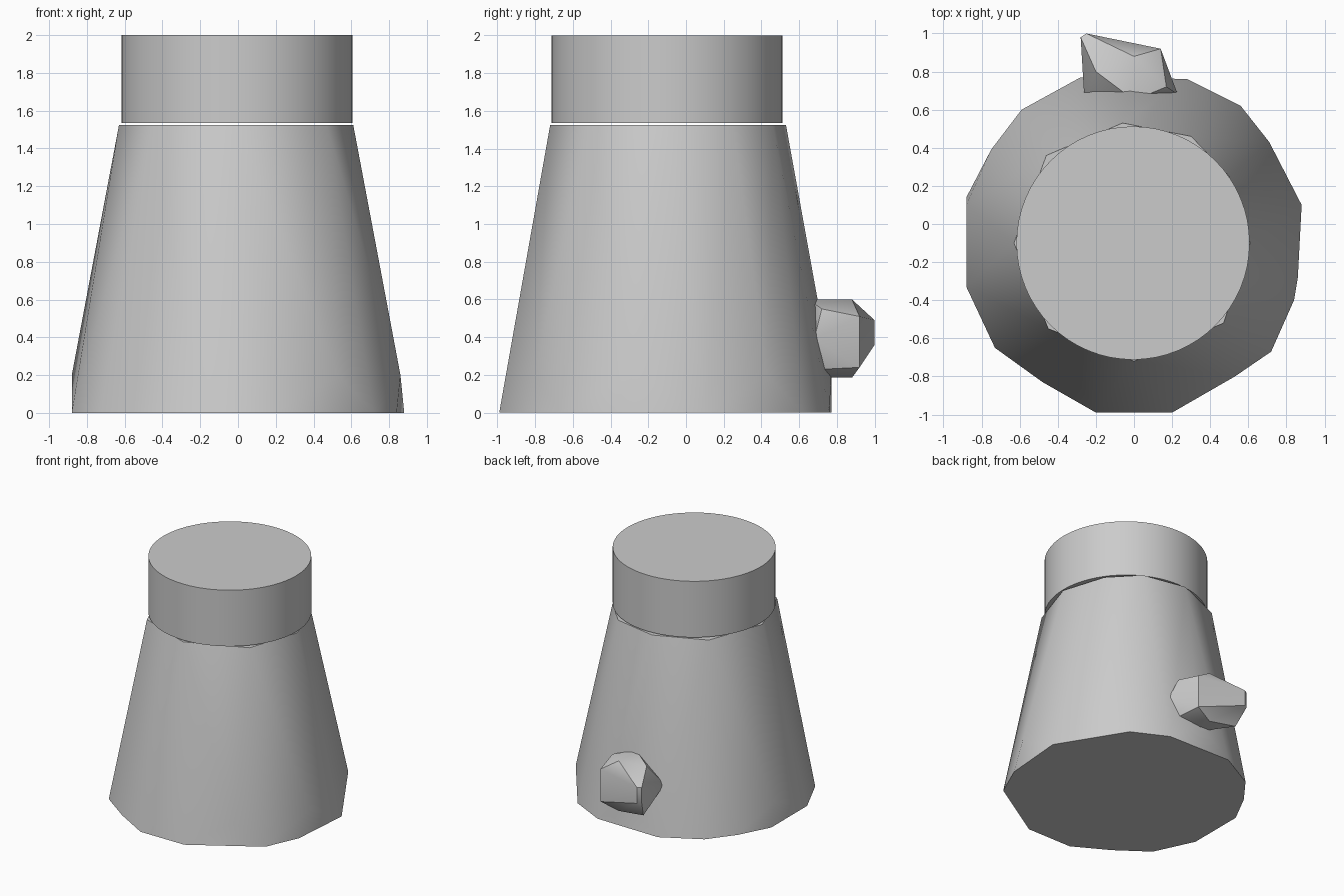
import bpy
import bmesh
import math
from mathutils import Matrix

default_cube = bpy.data.objects.get("Cube")
if default_cube:
    bpy.data.objects.remove(default_cube, do_unlink=True)

# One plain grey for every part
grey = bpy.data.materials.new("plain_grey")
grey.use_nodes = True
grey_colour = (0.6, 0.6, 0.6, 1)
grey.diffuse_color = grey_colour
grey.node_tree.nodes["Principled BSDF"].inputs["Base Color"].default_value = grey_colour


def finish(bm, name, angle):
    """Turn a bmesh into a named, shaded object."""
    bmesh.ops.recalc_face_normals(bm, faces=bm.faces)
    mesh = bpy.data.meshes.new(name)
    bm.to_mesh(mesh)
    bm.free()
    mesh.materials.append(grey)
    part = bpy.data.objects.new(name, mesh)
    bpy.context.collection.objects.link(part)
    bpy.ops.object.select_all(action="DESELECT")
    part.select_set(True)
    bpy.context.view_layer.objects.active = part
    bpy.ops.object.shade_smooth_by_angle(angle=math.radians(angle))
    return part


def carved_block(name, points, angle):
    """Faceted solid wrapped tightly around a few corner points."""
    bm = bmesh.new()
    corners = [bm.verts.new(point) for point in points]
    result = bmesh.ops.convex_hull(bm, input=corners)
    unused = set(result["geom_interior"]) | set(result["geom_unused"])
    loose = [item for item in unused if isinstance(item, bmesh.types.BMVert)]
    bmesh.ops.delete(bm, geom=loose, context="VERTS")
    bmesh.ops.dissolve_limit(bm, angle_limit=math.radians(1),
                             verts=bm.verts, edges=bm.edges)
    return finish(bm, name, angle)


def at_height(outline, z):
    return [(x, y, z) for x, y in outline]


# Tapered body: irregular foot, chipped lower corners, narrow shoulder
foot = [(-.73, -.65), (-.48, -.83), (-.2, -.99), (.2, -.99), (.72, -.67),
        (.84, -.4), (.88, .1), (.56, .62), (.28, .76), (-.28, .77),
        (-.59, .6), (-.75, .39), (-.88, .14), (-.88, -.33)]
chipped_corners = [(.53, -.8), (.86, -.28), (.71, .43), (-.88, .1), (0, .77)]
shoulder = [(0, -.72), (.47, -.52), (.61, -.1), (.5, .25), (.3, .46),
            (-.06, .53), (-.46, .36), (-.63, -.1), (-.45, -.55)]
body_points = at_height(foot, 0) + at_height(chipped_corners, .2)
body_points += at_height(shoulder, 1.525)
carved_block("tapered_body", body_points, 30)

# Round lid floating just above the shoulder
lid_bottom, lid_top = 1.535, 2
bm = bmesh.new()
bmesh.ops.create_cone(
    bm, cap_ends=True, segments=64, radius1=.612, radius2=.612,
    depth=lid_top - lid_bottom,
    matrix=Matrix.Translation((-.005, -.1, (lid_bottom + lid_top) / 2)))
finish(bm, "round_lid", 40)

# Crooked knob on the back, sunk into the body
knob_middle = [(-.26, .65), (.23, .68)]
knob_ridge = [(0, .65), (0, .88)]
knob_tip = [(-.28, .98), (-.25, 1)]
knob_side = [(.14, .92)]
knob_points = at_height(knob_middle, .39)
for ridge_z, tip_z, side_z in ((.6, .49, .51), (.185, .36, .24)):
    knob_points += at_height(knob_ridge, ridge_z)
    knob_points += at_height(knob_tip, tip_z)
    knob_points += at_height(knob_side, side_z)
knob_points += [(-.24, .9, .22), (-.2, .8, .58), (.17, .72, .55), (.17, .72, .23)]
carved_block("back_knob", knob_points, 35)
